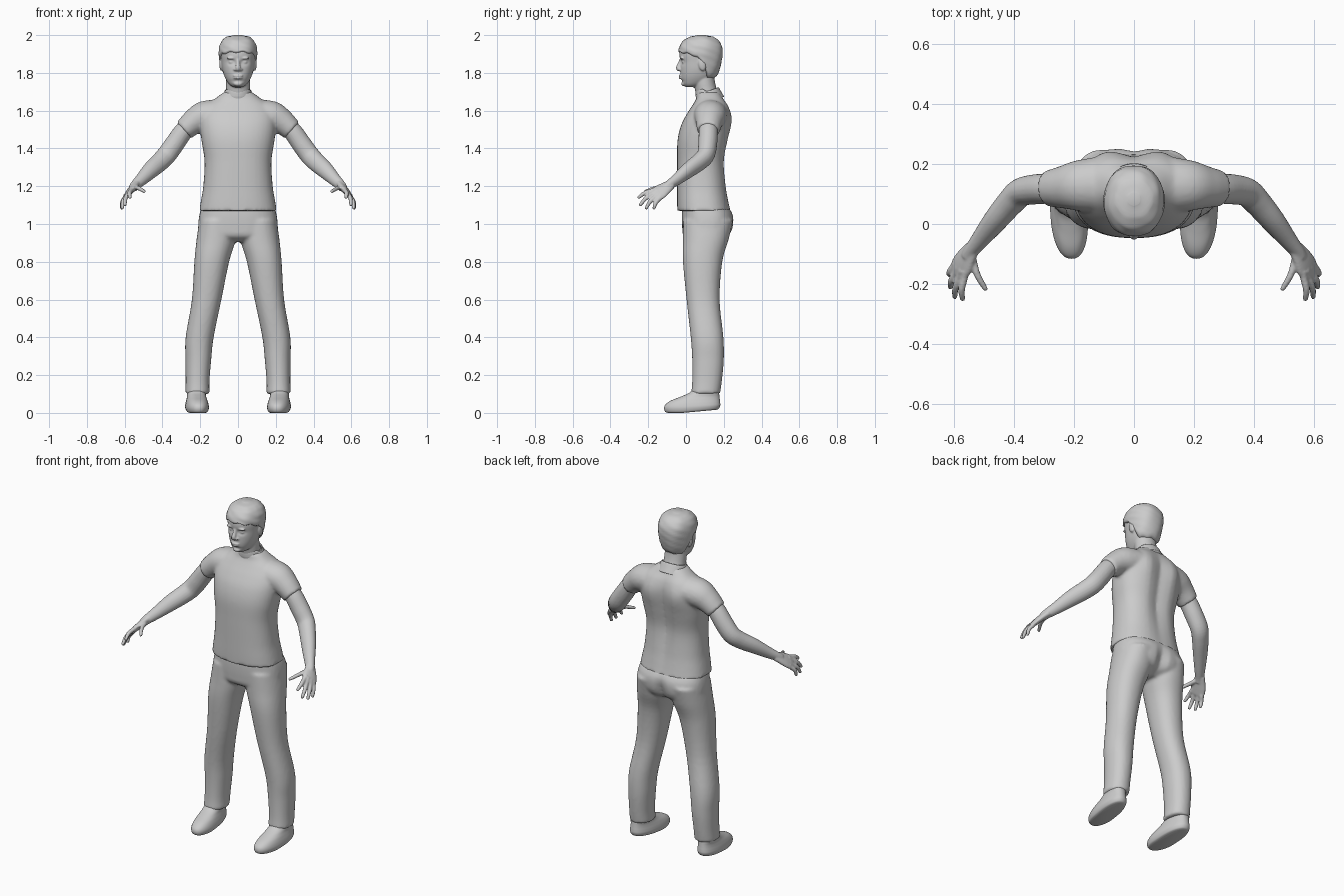
import bpy, bmesh, math
from mathutils import Vector, Matrix

if "Cube" in bpy.data.objects:
    bpy.data.objects.remove(bpy.data.objects["Cube"], do_unlink=True)

grey = bpy.data.materials.new("plain grey")
grey.use_nodes = True
GREY = (0.6, 0.6, 0.6, 1)
grey.diffuse_color = GREY
grey.node_tree.nodes["Principled BSDF"].inputs["Base Color"].default_value = GREY


def spline(rows, t):
    """Catmull-Rom value of a list of tuples, t counted in rows."""
    i = min(int(t), len(rows) - 2)
    f = t - i
    p = [rows[min(max(k, 0), len(rows) - 1)] for k in range(i - 1, i + 3)]
    return [b + f * (c - a) / 2 + f * f * (a - 2.5 * b + 2 * c - d / 2)
            + f ** 3 * (1.5 * (b - c) + (d - a) / 2) for a, b, c, d in zip(*p)]


def skin(bm, rings, caps=True):
    """Bridge rings of points into a closed tube."""
    vs = [[bm.verts.new(p) for p in ring] for ring in rings]
    n = len(vs[0])
    for a, b in zip(vs, vs[1:]):
        for i in range(n):
            bm.faces.new((a[i], a[(i + 1) % n], b[(i + 1) % n], b[i]))
    if caps:
        bm.faces.new(vs[0][::-1])
        bm.faces.new(vs[-1])


def oval(k, n, power):
    a = 2 * math.pi * k / n
    c, s = math.cos(a), math.sin(a)
    return (math.copysign(abs(c) ** (2 / power), c), math.copysign(abs(s) ** (2 / power), s))


def stack(bm, rows, power=2.2, n=40, steps=5):
    """Level rings; each row is (z, centre x, half width, front y, back y)."""
    rings = []
    for j in range((len(rows) - 1) * steps + 1):
        z, xc, w, f, b = spline(rows, j / steps)
        pts = [oval(k, n, power) for k in range(n)]
        rings.append([(xc + w * c, (f + b) / 2 + (b - f) / 2 * s, z) for c, s in pts])
    skin(bm, rings)


def tube(bm, rows, hint=(0, 1, 0), n=20, steps=5):
    """Rings square to a path; each row is (x, y, z, radius along hint, other radius)."""
    rings = []
    last = len(rows) - 1
    for j in range(last * steps + 1):
        t = j / steps
        x, y, z, ra, rb = spline(rows, t)
        d = (Vector(spline(rows, min(t + .1, last))[:3])
             - Vector(spline(rows, max(t - .1, 0))[:3])).normalized()
        u = Vector(hint)
        u = (u - d * u.dot(d)).normalized()
        v = d.cross(u)
        pts = [oval(k, n, 2) for k in range(n)]
        rings.append([Vector((x, y, z)) + u * ra * c + v * rb * s for c, s in pts])
    skin(bm, rings)


def ball(bm, centre, size, turn=0):
    m = Matrix.Translation(centre) @ Matrix.Rotation(turn, 4, 'X') @ Matrix.Diagonal((*size, 1))
    bmesh.ops.create_uvsphere(bm, u_segments=20, v_segments=12, radius=1, matrix=m)


def finish(bm, name, voxel=0, relax=0, side=1):
    """Turn into an object, optionally fusing its overlapping pieces."""
    for v in bm.verts:
        v.co.x *= side
    bmesh.ops.recalc_face_normals(bm, faces=bm.faces)
    me = bpy.data.meshes.new(name)
    bm.to_mesh(me)
    bm.free()
    me.materials.append(grey)
    ob = bpy.data.objects.new(name, me)
    bpy.context.collection.objects.link(ob)
    me.shade_smooth()
    if voxel:
        m = ob.modifiers.new("fuse", 'REMESH')
        m.mode, m.voxel_size, m.use_smooth_shade = 'VOXEL', voxel, True
        s = ob.modifiers.new("relax", 'SMOOTH')
        s.factor, s.iterations = .5, relax
    return ob


def bump(x, z, cx, cz, rx, rz):
    return math.exp(-((x - cx) / rx) ** 2 - ((z - cz) / rz) ** 2)


# Shirt: torso and both sleeves, with a spine groove and shoulder blades
bm = bmesh.new()
stack(bm, [(1.07, 0, .206, -.046, .238), (1.12, 0, .197, -.047, .228), (1.2, 0, .184, -.047, .216),
           (1.33, 0, .177, -.047, .208), (1.44, 0, .193, -.045, .225), (1.52, 0, .202, -.027, .236),
           (1.58, 0, .2, .003, .236), (1.63, 0, .17, .035, .222), (1.665, 0, .12, .055, .2),
           (1.695, 0, .078, .06, .182), (1.705, 0, .05, .08, .16)], 2.4)
for sx in (1, -1):
    tube(bm, [(sx * .1, .13, 1.585, .09, .075), (sx * .18, .128, 1.57, .086, .08),
              (sx * .235, .123, 1.54, .072, .068), (sx * .287, .118, 1.495, .06, .056)])
for v in bm.verts:
    if v.co.y > .15:
        v.co.y -= .022 * bump(v.co.x, v.co.z, 0, 1.4, .045, .25)
        v.co.y += .012 * bump(abs(v.co.x), v.co.z, .09, 1.55, .05, .08)
finish(bm, "shirt", .009, 4)

# Collar band
bm = bmesh.new()
tube(bm, [(0, .13, 1.65, .076, .085), (0, .12, 1.68, .069, .079),
          (0, .112, 1.7, .065, .073), (0, .111, 1.703, .059, .067)], n=40)
finish(bm, "collar")

# Trousers: hips and two legs
bm = bmesh.new()
stack(bm, [(1.085, 0, .195, -.02, .23), (1.04, 0, .206, -.022, .252), (.98, 0, .211, -.02, .25),
           (.935, 0, .2, -.012, .225), (.905, 0, .1, .03, .17)], 2.5)
for sx in (1, -1):
    stack(bm, [(1.02, sx * .105, .1, -.015, .25), (.92, sx * .115, .104, -.016, .226),
               (.8, sx * .139, .092, -.016, .192), (.6, sx * .166, .078, .003, .178),
               (.4, sx * .203, .074, .025, .198), (.28, sx * .21, .068, .033, .2),
               (.17, sx * .214, .063, .033, .19), (.1, sx * .215, .064, .027, .18)])
for v in bm.verts:
    if v.co.y > .15:
        v.co.y -= .025 * bump(v.co.x, v.co.z, 0, .97, .03, .07)
finish(bm, "trousers", .009, 4)

for sx, label in ((1, "left"), (-1, "right")):
    # Shoe, with the toe turned slightly inward and the heel raised
    bm = bmesh.new()
    stack(bm, [(0, 0, .045, -.095, .16), (.006, 0, .056, -.11, .173), (.025, 0, .062, -.116, .181),
               (.045, 0, .06, -.108, .181), (.065, 0, .055, -.08, .179), (.085, 0, .05, -.03, .177),
               (.105, 0, .049, .015, .175), (.13, 0, .047, .045, .17)], 2.3)
    for v in bm.verts:
        rise = min(max((v.co.y + .02) / .2, 0), 1)
        v.co.z += .018 * rise * max(0, 1 - v.co.z / .1)
        v.co.x += .215 + .06 * v.co.y
    finish(bm, label + "_shoe", side=sx)

    # Arm with palm, four fingers and thumb
    bm = bmesh.new()
    tube(bm, [(.23, .12, 1.545, .046, .046), (.285, .118, 1.495, .05, .05), (.335, .115, 1.425, .05, .052),
              (.378, .105, 1.366, .047, .052), (.412, .072, 1.33, .044, .05), (.46, .015, 1.287, .039, .045),
              (.51, -.048, 1.237, .03, .034), (.542, -.088, 1.207, .024, .027), (.555, -.11, 1.192, .024, .024)])
    spread = (-.4, -.5, .42)
    tube(bm, [(.538, -.08, 1.21, .028, .021), (.557, -.108, 1.191, .038, .019),
              (.574, -.138, 1.17, .046, .017), (.588, -.163, 1.15, .043, .013),
              (.592, -.17, 1.145, .034, .008)], spread)
    fingers = [((.566, -.178, 1.177), (.572, -.251, 1.14)), ((.58, -.174, 1.162), (.598, -.243, 1.1)),
               ((.593, -.16, 1.146), (.613, -.211, 1.083)), ((.6, -.14, 1.136), (.616, -.17, 1.082)),
               ((.54, -.11, 1.195), (.496, -.216, 1.172))]
    for base, tip in fingers:
        a, b = Vector(base), Vector(tip)
        mid = a.lerp(b, .5) + Vector((.006, -.004, .005))
        end = b + (b - mid).normalized() * .006
        tube(bm, [(*a.lerp(b, -.3), .011, .011), (*a, .0125, .0125), (*mid, .0115, .0115),
                  (*b, .0085, .0085), (*end, .004, .004)], (1, .2, .3), n=12)
    finish(bm, label + "_arm", .005, 3, sx)

# Head: skull, neck, nose, lips, brow and ears fused together
skull = [(1.724, 0, .022, .0, .05), (1.735, 0, .042, -.013, .09), (1.755, 0, .058, -.024, .13),
         (1.785, 0, .073, -.029, .155), (1.82, 0, .083, -.03, .17), (1.86, 0, .088, -.031, .18),
         (1.9, 0, .092, -.034, .186), (1.94, 0, .089, -.026, .182), (1.968, 0, .074, -.004, .163),
         (1.985, 0, .05, .03, .135), (1.992, 0, .012, .07, .095)]
bm = bmesh.new()
stack(bm, skull, 2.15, 64, 6)
for v in bm.verts:
    if v.co.y < .04:
        v.co.y += .012 * bump(abs(v.co.x), v.co.z, .034, 1.857, .02, .014)
        v.co.y += .006 * bump(v.co.x, v.co.z, 0, 1.757, .035, .008)
tube(bm, [(0, .125, 1.65, .062, .07), (0, .108, 1.7, .057, .064),
          (0, .097, 1.75, .056, .063), (0, .09, 1.8, .058, .062)], n=40)
tube(bm, [(0, -.022, 1.875, .01, .01), (0, -.033, 1.85, .01, .01),
          (0, -.041, 1.828, .012, .014), (0, -.035, 1.812, .01, .012)], n=16)
ball(bm, (0, -.027, 1.785), (.027, .012, .006))
ball(bm, (0, -.026, 1.773), (.024, .012, .006))
ball(bm, (0, -.012, 1.742), (.024, .014, .012))
for sx in (1, -1):
    ball(bm, (sx * .014, -.031, 1.818), (.01, .011, .008))
    ball(bm, (sx * .034, -.022, 1.878), (.026, .011, .007))
    ball(bm, (sx * .033, -.01, 1.857), (.017, .012, .009))
    ball(bm, (sx * .088, .085, 1.845), (.011, .02, .035), .2)
finish(bm, "head", .0045, 3)

# Hair: shell over the skull with a hairline that falls towards the nape
bm = bmesh.new()
N, LEVELS = 64, 24
rings = []
for j in range(LEVELS + 1):
    ring = []
    for k in range(N):
        c, s = oval(k, N, 2.15)
        front, back = max(-s, 0), max(s, 0)
        low = 1.868 + .042 * front ** .5 - .098 * min(1, back * 1.6) + .004 * math.sin(k * .9)
        z = low + (1.992 - low) * math.sin(j / LEVELS * math.pi / 2)
        i = max(q for q in range(len(skull) - 1) if skull[q][0] <= z + 1e-6)
        t = i + (z - skull[i][0]) / (skull[i + 1][0] - skull[i][0])
        _, _, w, f, b = spline(skull, t)
        thick = 0 if j == 0 else .009 + .002 * math.sin(k * .6 + z * 70) * math.sin(z * 90)
        top = .008 * max(0, (z - 1.93) / .062)
        ring.append(((w + thick) * c, (f + b) / 2 + ((b - f) / 2 + thick) * s, z + top))
    rings.append(ring)
skin(bm, rings)
finish(bm, "hair")
